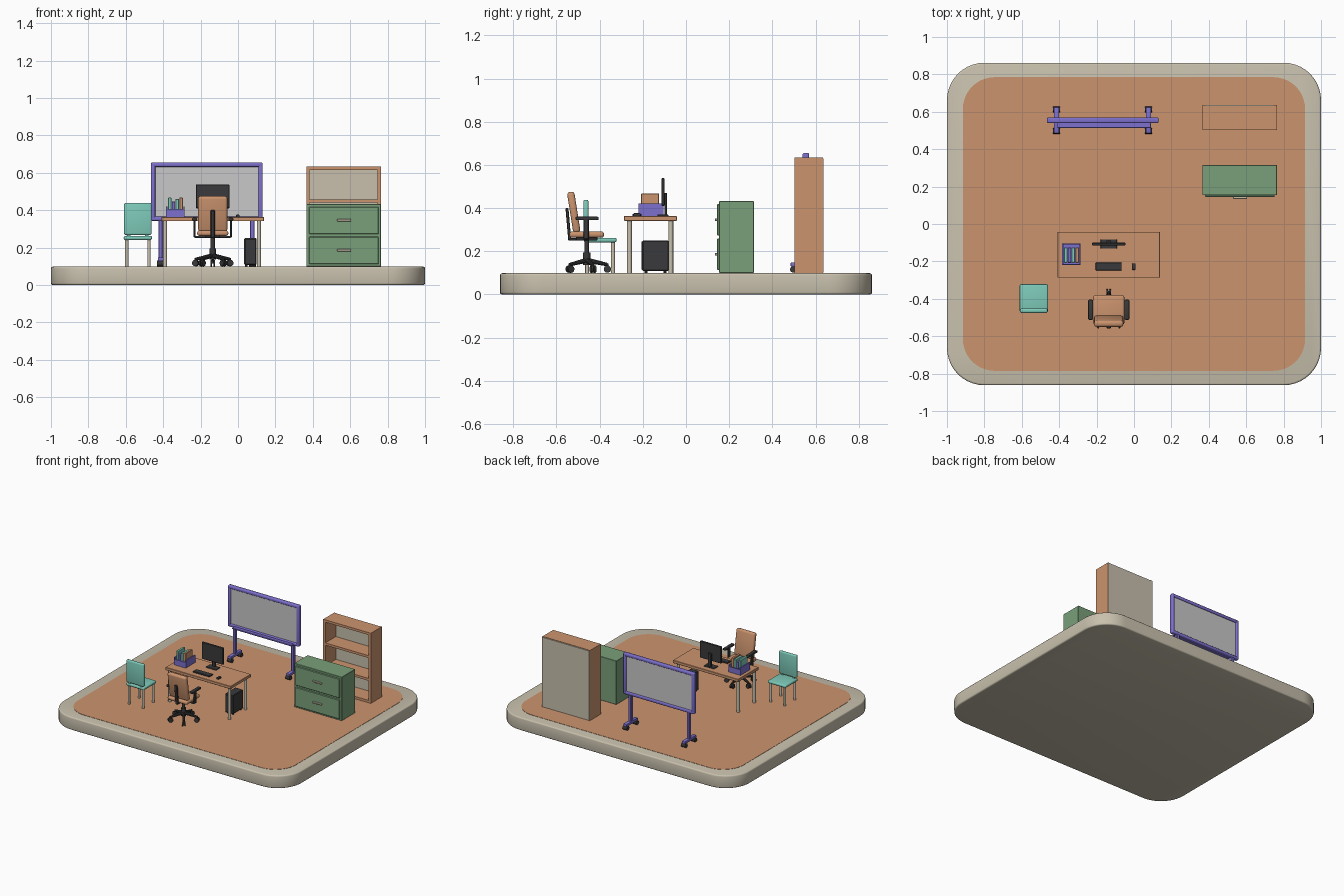
import bpy, bmesh, math
from mathutils import Matrix, Vector

if "Cube" in bpy.data.objects:
    bpy.data.objects.remove(bpy.data.objects["Cube"])


def mat(name, r, g, b):
    m = bpy.data.materials.new(name)
    m.diffuse_color = (r, g, b, 1)
    m.use_nodes = True
    m.node_tree.nodes["Principled BSDF"].inputs["Base Color"].default_value = m.diffuse_color
    return m


TAN = mat("warm tan", .58, .53, .42)
ORANGE = mat("clay orange", .60, .295, .156)
TEAL = mat("teal", .209, .597, .491)
PURPLE = mat("purple", .205, .162, .61)
GREEN = mat("sage green", .195, .352, .195)
BLACK = mat("charcoal", .042, .042, .045)
BOARD = mat("board grey", .58, .58, .59)


def finish(name, bm, m):
    bmesh.ops.recalc_face_normals(bm, faces=bm.faces)
    me = bpy.data.meshes.new(name)
    bm.to_mesh(me)
    bm.free()
    me.polygons.foreach_set("use_smooth", [True] * len(me.polygons))
    me.set_sharp_from_angle(angle=math.radians(35))
    me.materials.append(m)
    ob = bpy.data.objects.new(name, me)
    bpy.context.collection.objects.link(ob)
    return ob


def box(name, m, x, y, z, bevel=0, seg=2, tilt=0):
    """Box from (min, max) ranges, optionally bevelled and tilted about x."""
    bm = bmesh.new()
    size = (x[1] - x[0], y[1] - y[0], z[1] - z[0])
    bmesh.ops.create_cube(bm, size=1, matrix=Matrix.Diagonal((*size, 1)))
    if bevel:
        bmesh.ops.bevel(bm, geom=bm.edges[:], offset=bevel, segments=seg,
                        profile=.5, affect='EDGES')
    c = Vector((sum(x) / 2, sum(y) / 2, sum(z) / 2))
    bm.transform(Matrix.Translation(c) @ Matrix.Rotation(tilt, 4, 'X'))
    return finish(name, bm, m)


def rod(name, m, a, b, r, r2=None, n=16):
    """Cylinder or cone between two points."""
    a, b = Vector(a), Vector(b)
    bm = bmesh.new()
    rot = (b - a).to_track_quat('Z', 'Y').to_matrix().to_4x4()
    bmesh.ops.create_cone(bm, cap_ends=True, segments=n, radius1=r,
                          radius2=r if r2 is None else r2, depth=(b - a).length,
                          matrix=Matrix.Translation((a + b) / 2) @ rot)
    return finish(name, bm, m)


def slab(name, m, hx, hy, r, z0, z1, bevel=0):
    """Rounded rectangle slab centred on the origin."""
    bm = bmesh.new()
    vs = []
    for k, (sx, sy) in enumerate([(1, 1), (-1, 1), (-1, -1), (1, -1)]):
        for i in range(11):
            t = math.pi / 2 * (k + i / 10)
            vs.append(bm.verts.new((sx * (hx - r) + r * math.cos(t),
                                    sy * (hy - r) + r * math.sin(t), z0)))
    f = bm.faces.new(vs)
    ext = bmesh.ops.extrude_face_region(bm, geom=[f])
    bmesh.ops.translate(bm, vec=(0, 0, z1 - z0),
                        verts=[v for v in ext["geom"] if isinstance(v, bmesh.types.BMVert)])
    if bevel:
        rims = [e for e in bm.edges if abs(e.verts[0].co.z - e.verts[1].co.z) < 1e-6]
        bmesh.ops.bevel(bm, geom=rims, offset=bevel, segments=3, profile=.5, affect='EDGES')
    return finish(name, bm, m)


# Platform and floor
slab("platform", TAN, 1, .862, .2, 0, .098, .01)
slab("floor", ORANGE, .915, .785, .17, .09, .1)
F = .1

# Desk
box("desk_top", ORANGE, (-.409, .139), (-.287, -.042), (.341, .363), .002, 1)
for x in (-.39, .112):
    for y in (-.262, -.07):
        rod("desk_leg", TAN, (x, y, F), (x, y, .342), .011)

# Computer
box("monitor", BLACK, (-.225, -.046), (-.114, -.1), (.41, .538), .003, 1)
box("monitor_neck", BLACK, (-.148, -.122), (-.1, -.088), (.365, .47), .002, 1)
box("monitor_base", BLACK, (-.178, -.092), (-.132, -.082), (.362, .37), .002, 1)
box("keyboard", BLACK, (-.205, -.066), (-.248, -.206), (.362, .373), .002, 1)
box("mouse", BLACK, (-.011, .009), (-.245, -.21), (.362, .376), .005)
box("computer_tower", BLACK, (.033, .1), (-.202, -.08), (.108, .25), .004, 1)
box("tower_front_panel", BLACK, (.038, .095), (-.206, -.2), (.114, .245), .002, 1)
for x in (.045, .088):
    for y in (-.185, -.097):
        rod("tower_foot", BLACK, (x, y, F), (x, y, .11), .007, n=10)

# Book box: open tray with upright books
box("tray_floor", PURPLE, (-.385, -.285), (-.22, -.105), (.362, .369))
for x in (-.385, -.292):
    box("tray_side", PURPLE, (x, x + .007), (-.22, -.105), (.362, .42))
for y in (-.22, -.112):
    box("tray_end", PURPLE, (-.385, -.285), (y, y + .007), (.362, .405))
for x, w, h, m in ((-.374, .018, .467, TEAL), (-.354, .018, .445, PURPLE),
                   (-.334, .018, .46, TEAL), (-.313, .018, .467, ORANGE)):
    box("book", m, (x, x + w), (-.208, -.125), (.369, h), .002, 1)

# Office chair, facing the desk
cx, cy = -.135, -.46
box("office_seat", ORANGE, (cx - .083, cx + .083), (-.54, -.38), (.263, .291), .011, 3)
box("office_backrest", ORANGE, (cx - .078, cx + .078), (-.537, -.503), (.285, .476),
    .013, 3, math.radians(9))
box("seat_plate", BLACK, (cx - .04, cx + .04), (-.51, -.41), (.25, .265), .003, 1)
box("back_bracket_low", BLACK, (cx - .011, cx + .011), (-.54, -.47), (.25, .261), .003, 1)
box("back_bracket", BLACK, (cx - .011, cx + .011), (-.552, -.538), (.25, .40), .003, 1,
    math.radians(5))
rod("gas_lift", BLACK, (cx, cy, .17), (cx, cy, .252), .011)
rod("lift_sleeve", BLACK, (cx, cy, .135), (cx, cy, .195), .017)
for s in (-1, 1):
    x = cx + s * .097
    box("armrest", BLACK, (x - .013, x + .013), (-.512, -.405), (.344, .36), .005)
    box("arm_post", BLACK, (x - .006, x + .006), (-.475, -.45), (.255, .348), .003, 1)
    a = cx + s * .035
    box("arm_bracket", BLACK, (min(a, x), max(a, x)), (-.475, -.45), (.252, .263), .002, 1)
for i in range(5):
    t = math.pi / 2 + i * math.tau / 5
    d = Vector((math.cos(t), math.sin(t), 0))
    side = Vector((-d.y, d.x, 0))
    tip = Vector((cx, cy, 0)) + d * .096
    rod("chair_spoke", BLACK, (cx, cy, .158), (tip.x, tip.y, .138), .012, .008, 10)
    rod("caster_stem", BLACK, (tip.x, tip.y, .115), (tip.x, tip.y, .143), .006, n=8)
    for s in (-1, 1):
        c = tip + Vector((0, 0, .117))
        rod("chair_caster", BLACK, c + side * s * .003, c + side * s * .012, .017, n=14)

# Visitor chair
box("visitor_seat", TEAL, (-.611, -.46), (-.473, -.322), (.241, .262), .008, 3)
box("visitor_backrest", TEAL, (-.609, -.462), (-.475, -.452), (.268, .438), .008, 3)
for x in (-.585, -.487):
    box("backrest_post", TEAL, (x - .009, x + .009), (-.469, -.456), (.25, .28))
for x in (-.595, -.476):
    for y in (-.458, -.338):
        rod("visitor_leg", TAN, (x, y, F), (x, y, .245), .009)

# Drawer cabinet
box("cabinet", GREEN, (.365, .765), (.154, .315), (F, .432), .002, 1)
for z in (.112, .272):
    box("drawer_front", GREEN, (.38, .752), (.144, .156), (z, z + .146), .003, 1)
    box("drawer_handle", TAN, (.53, .605), (.134, .146), (z + .068, z + .08), .002, 1)

# Bookshelf with three bays
for x in (.365, .747):
    box("shelf_side", ORANGE, (x, x + .018), (.502, .635), (F, .633))
for z in (F, .267, .44, .615):
    box("shelf_board", ORANGE, (.38, .75), (.502, .63), (z, z + .018))
box("shelf_back", TAN, (.368, .762), (.628, .637), (.102, .63))

# Rolling whiteboard
bx0, bx1, bz0, bz1, by = -.465, .132, .343, .655, .555
box("board_panel", BOARD, (bx0 + .01, bx1 - .01), (by - .006, by + .006),
    (bz0 + .01, bz1 - .01))
for z in (bz0, bz1 - .023):
    box("board_rail", PURPLE, (bx0, bx1), (by - .015, by + .015), (z, z + .023), .007, 3)
for x in (bx0, bx1 - .023):
    box("board_stile", PURPLE, (x, x + .023), (by - .015, by + .015), (bz0, bz1), .007, 3)
box("pen_tray", PURPLE, (-.41, .09), (.513, .545), (.347, .357), .002, 1)
for x in (-.414, .077):
    box("board_post", PURPLE, (x - .012, x + .012), (by - .012, by + .012), (.135, .35), .003, 1)
    box("board_foot", PURPLE, (x - .014, x + .014), (.485, .625), (.128, .148), .004, 2)
    for y in (.498, .612):
        rod("board_caster_stem", BLACK, (x, y, .11), (x, y, .13), .006, n=8)
        rod("board_caster", BLACK, (x - .018, y, .116), (x + .018, y, .116), .016, n=14)
